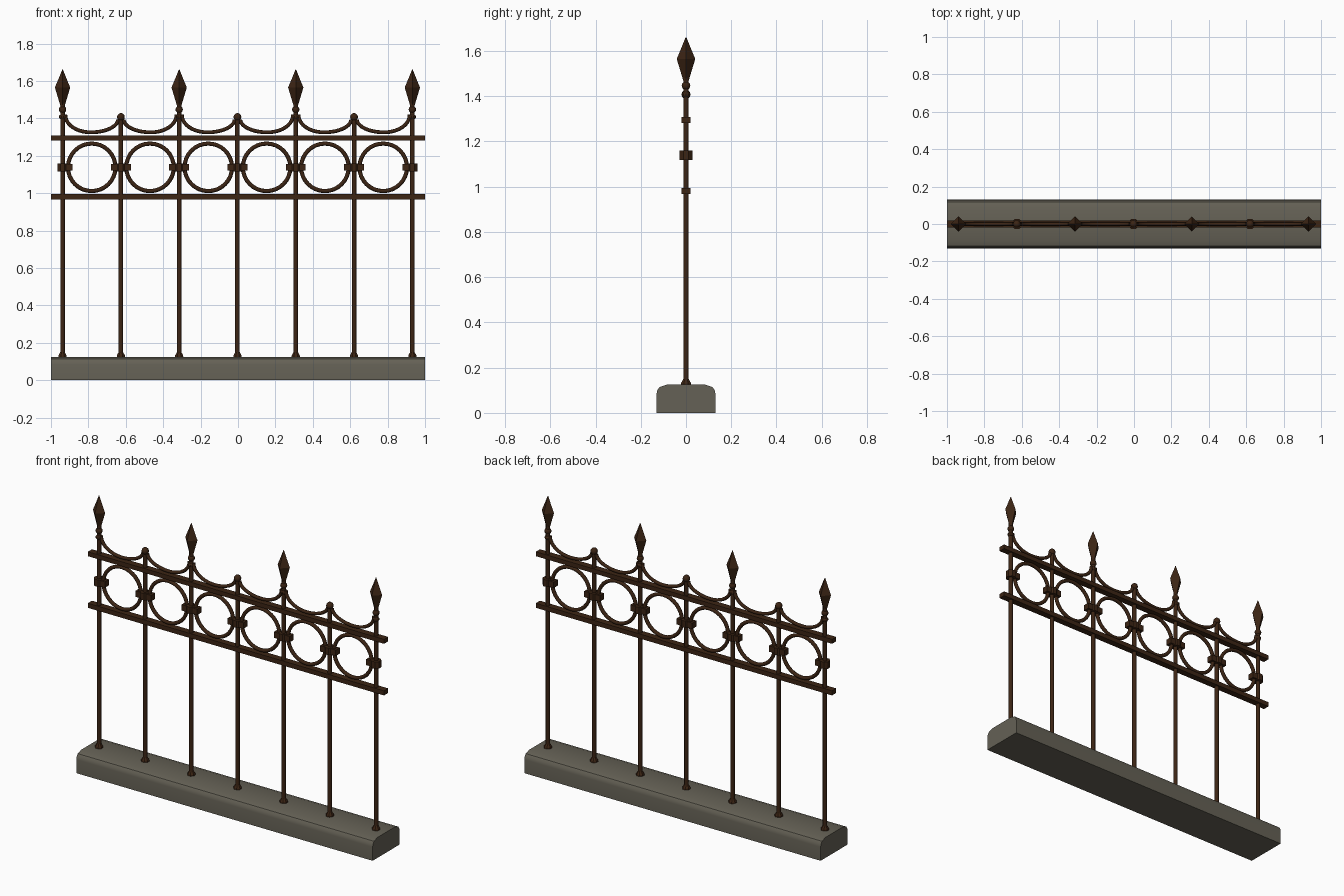
import bpy, bmesh, math
from mathutils import Vector

if "Cube" in bpy.data.objects:
    bpy.data.objects.remove(bpy.data.objects["Cube"])


def material(name, rgb):
    m = bpy.data.materials.new(name)
    m.diffuse_color = (*rgb, 1)
    m.use_nodes = True
    m.node_tree.nodes["Principled BSDF"].inputs["Base Color"].default_value = m.diffuse_color
    return m


IRON = material("rusty_brown_iron", (0.045, 0.018, 0.007))
STONE = material("grey_stone", (0.13, 0.12, 0.092))


def finish(name, bm, mat, smooth=None):
    bmesh.ops.recalc_face_normals(bm, faces=bm.faces[:])
    me = bpy.data.meshes.new(name)
    bm.to_mesh(me)
    bm.free()
    me.materials.append(mat)
    ob = bpy.data.objects.new(name, me)
    bpy.context.collection.objects.link(ob)
    if smooth:
        bpy.ops.object.select_all(action='DESELECT')
        ob.select_set(True)
        bpy.context.view_layer.objects.active = ob
        bpy.ops.object.shade_smooth_by_angle(angle=math.radians(smooth))
    return ob


def skin(bm, rings, closed=False):
    """Join successive vertex rings with quads; cap the ends if open."""
    n = len(rings[0])
    pairs = list(zip(rings, rings[1:]))
    if closed:
        pairs.append((rings[-1], rings[0]))
    else:
        bm.faces.new(rings[0])
        bm.faces.new(rings[-1])
    for a, b in pairs:
        for i in range(n):
            j = (i + 1) % n
            bm.faces.new((a[i], a[j], b[j], b[i]))


def lathe(name, x, profile, sides, smooth=None, turn=0.0):
    bm = bmesh.new()
    rings = [[bm.verts.new((x + r * math.cos(2 * math.pi * (k + turn) / sides),
                            r * math.sin(2 * math.pi * (k + turn) / sides), z))
              for k in range(sides)] for r, z in profile]
    skin(bm, rings)
    return finish(name, bm, IRON, smooth)


def tube(name, path, r, closed=False, sides=8):
    """Round bar following a path of (x, z) points in the fence plane."""
    bm, rings, n = bmesh.new(), [], len(path)
    for i, p in enumerate(path):
        a = path[(i - 1) % n] if closed else path[max(i - 1, 0)]
        b = path[(i + 1) % n] if closed else path[min(i + 1, n - 1)]
        t = Vector((b[0] - a[0], 0, b[1] - a[1])).normalized()
        side = Vector((-t.z, 0, t.x))
        c = Vector((p[0], 0, p[1]))
        rings.append([bm.verts.new(c + r * (side * math.cos(u) + Vector((0, 1, 0)) * math.sin(u)))
                      for u in (2 * math.pi * k / sides for k in range(sides))])
    skin(bm, rings, closed)
    return finish(name, bm, IRON, 50)


def box(name, x0, x1, hy, z0, z1):
    bm = bmesh.new()
    rings = [[bm.verts.new((x, y, z)) for y, z in
              ((-hy, z0), (hy, z0), (hy, z1), (-hy, z1))] for x in (x0, x1)]
    skin(bm, rings)
    return finish(name, bm, IRON)


# Stone plinth with rounded upper edges
half = [(0.13, 0), (0.13, 0.083), (0.127, 0.1), (0.117, 0.114), (0.085, 0.125)]
outline = half + [(-y, z) for y, z in reversed(half)]
bm = bmesh.new()
skin(bm, [[bm.verts.new((x, y, z)) for y, z in outline] for x in (-1, 1)])
finish("stone_plinth", bm, STONE, 30)

# Horizontal rails
box("lower_rail", -1, 1, 0.02, 0.967, 0.995)
box("upper_rail", -1, 1, 0.02, 1.282, 1.309)

STEP = 0.3117
posts = [-0.938 + STEP * i for i in range(7)]
ZC = 1.138

for i, x in enumerate(posts):
    tall = i % 2 == 0
    top = 1.48 if tall else 1.4
    # Upright bar and its flared foot
    lathe("post", x, [(0.013, 0.12), (0.013, top)], 8, 50, 0.5)
    lathe("post_foot", x, [(0.024, 0.122), (0.023, 0.133), (0.013, 0.15)], 8, None, 0.5)
    # Knob
    zk, rk = (1.447, 0.02) if tall else (1.407, 0.021)
    ball = [(max(rk * math.sin(a), 0.003), zk - rk * math.cos(a))
            for a in (math.pi * k / 6 for k in range(7))]
    lathe("post_knob", x, ball, 10, 50)
    if tall:
        lathe("neck_ring", x, [(0.014, 1.397), (0.019, 1.404), (0.019, 1.412), (0.014, 1.419)], 10)
        # Four-sided spear head
        lathe("spear_head", x, [(0.012, 1.468), (0.016, 1.482), (0.041, 1.565),
                                (0.022, 1.61), (0.002, 1.66)], 4)
    # Collar clamping the rings to the post
    lathe("collar_core", x, [(0.03, ZC - 0.021), (0.03, ZC + 0.021)], 8, None, 0.5)
    box("collar_clip", x - (0.053 if i > 0 else 0.0), x + (0.053 if i < 6 else 0.0),
        0.02, ZC - 0.018, ZC + 0.018)

for i, x in enumerate(posts[:-1]):
    cx = x + STEP / 2
    # Ring between the rails
    tube("ring", [(cx + 0.127 * math.cos(2 * math.pi * k / 32),
                   ZC + 0.127 * math.sin(2 * math.pi * k / 32)) for k in range(32)],
         0.011, True)
    # Hanging scallop, higher on the spear side
    s = -1 if i % 2 == 0 else 1
    arc = []
    for k in range(21):
        a = math.pi * k / 20
        u = math.cos(a)
        depth = 0.095 if u * s > 0 else 0.068
        arc.append((cx + 0.141 * u + s * 0.004 * math.sin(a),
                    1.325 + depth * (1 - math.sin(a))))
    tube("scallop", arc, 0.01)
